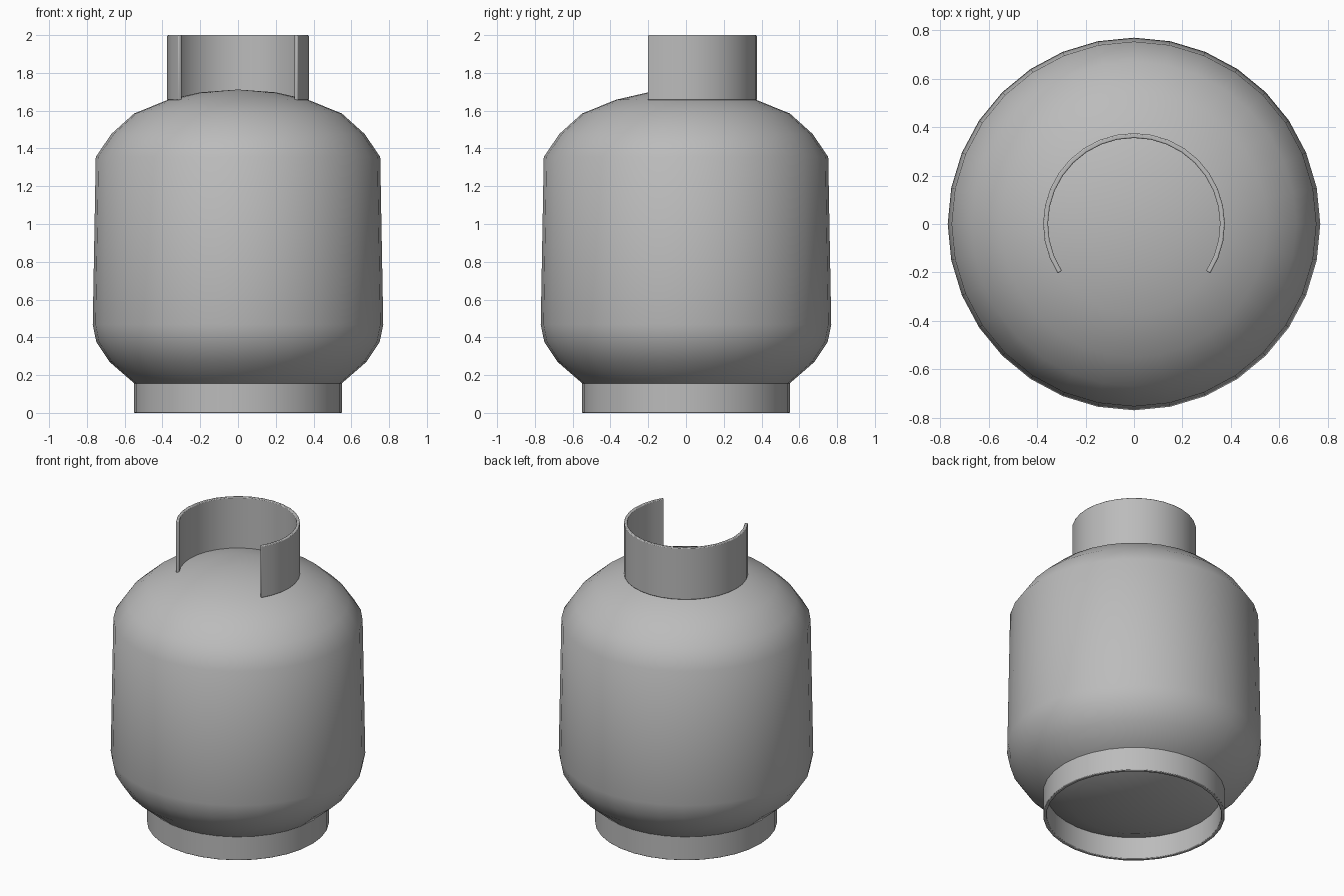
import bpy
import bmesh
from math import radians, cos, sin, tau

cube = bpy.data.objects.get("Cube")
if cube:
    bpy.data.objects.remove(cube)

SEGMENTS = 32

steel = bpy.data.materials.new("grey_painted_steel")
steel.use_nodes = True
grey = (0.5, 0.5, 0.5, 1)
steel.diffuse_color = grey
steel.node_tree.nodes["Principled BSDF"].inputs["Base Color"].default_value = grey


def revolve(name, profile, closed, start=0.0, sweep=tau, steps=SEGMENTS, bevel=0.0):
    """Sweep an (r, z) profile around z; a partial sweep gets end caps."""
    bm = bmesh.new()
    full = sweep >= tau
    rings = []
    for i in range(steps if full else steps + 1):
        a = start + sweep * i / steps
        rings.append([bm.verts.new((r * cos(a), r * sin(a), z)) for r, z in profile])
    n = len(profile)
    for i in range(steps):
        a, b = rings[i], rings[(i + 1) % len(rings)]
        for j in range(n if closed else n - 1):
            k = (j + 1) % n
            bm.faces.new((a[j], b[j], b[k], a[k]))
    if not full:
        bm.faces.new(rings[0])
        bm.faces.new(rings[-1][::-1])
    bmesh.ops.remove_doubles(bm, verts=bm.verts, dist=0.0001)
    bmesh.ops.recalc_face_normals(bm, faces=bm.faces)
    mesh = bpy.data.meshes.new(name)
    bm.to_mesh(mesh)
    bm.free()
    mesh.materials.append(steel)
    obj = bpy.data.objects.new(name, mesh)
    bpy.context.collection.objects.link(obj)
    bpy.ops.object.select_all(action="DESELECT")
    obj.select_set(True)
    bpy.context.view_layer.objects.active = obj
    bpy.ops.object.shade_smooth_by_angle(angle=radians(35))
    if bevel:
        mod = obj.modifiers.new("soft_edges", "BEVEL")
        mod.width = bevel
        mod.segments = 2
        mod.limit_method = "ANGLE"
        mod.angle_limit = radians(40)
    return obj


def band(inner, outer, bottom, top):
    return [(inner, bottom), (outer, bottom), (outer, top), (inner, top)]


# Tank: shallow domes and rounded shoulders on a slightly tapered wall
tank_profile = [(0, 0.04), (0.2, 0.055), (0.38, 0.09), (0.55, 0.157),
                (0.68, 0.27), (0.75, 0.375), (0.769, 0.468),
                (0.753, 1.355), (0.67, 1.477), (0.55, 1.585),
                (0.37, 1.658), (0.2, 1.697), (0, 1.712)]
revolve("tank_body", tank_profile, closed=False)

# Foot ring, open underneath
revolve("foot_ring", band(0.528, 0.55, 0, 0.16), closed=True, bevel=0.004)

# Valve guard collar, open at the front
gap_edge = radians(-33)
revolve("valve_collar", band(0.355, 0.375, 1.655, 2.0), closed=True,
        start=gap_edge, sweep=radians(246), steps=22, bevel=0.005)
